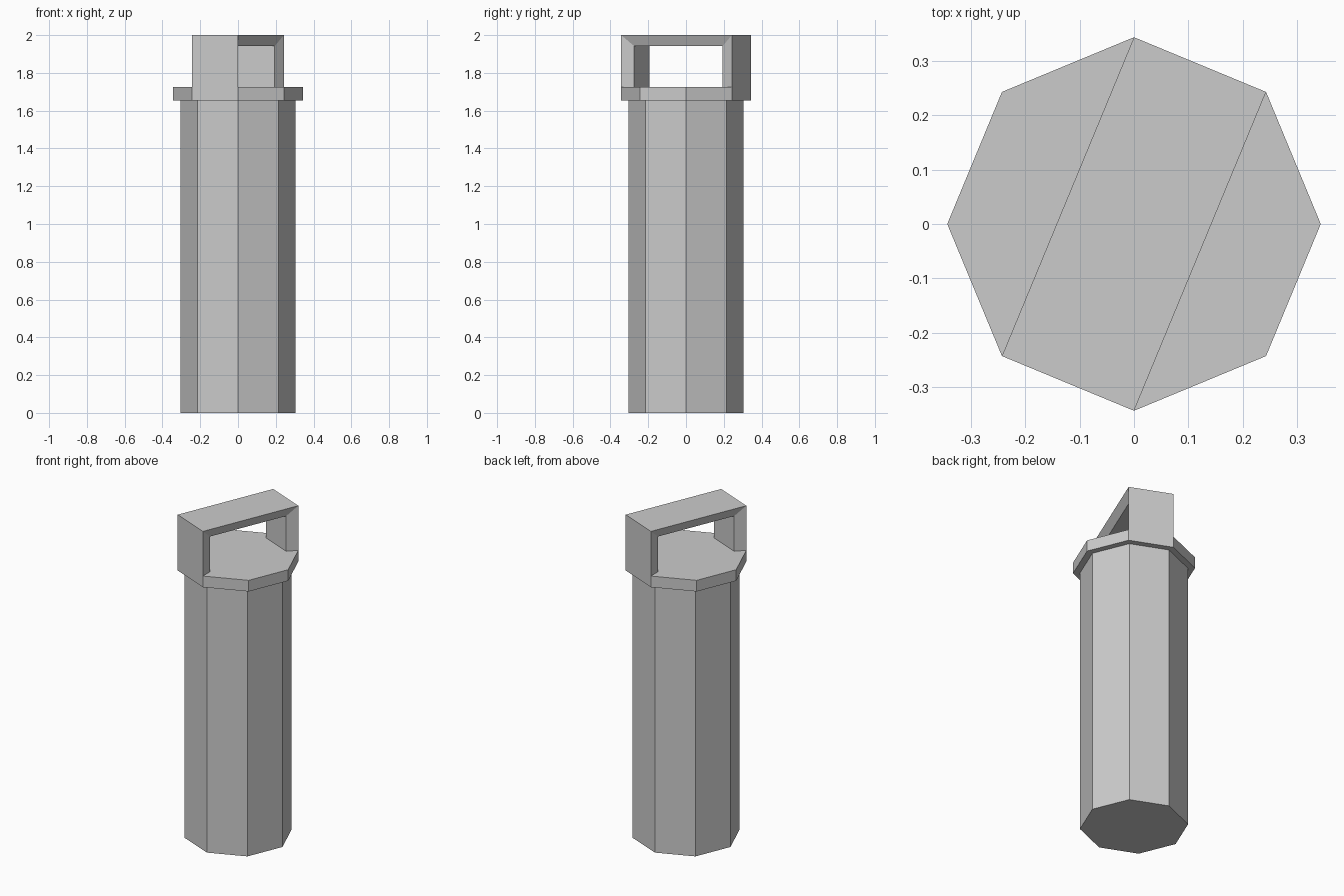
import bpy, bmesh
from math import cos, sin, pi

if "Cube" in bpy.data.objects:
    bpy.data.objects.remove(bpy.data.objects["Cube"])

RIM = 0.343         # collar corner radius
COLLAR_TOP = 1.724
HEIGHT = 2.0


def corner(i, radius, z):
    a = i * pi / 4
    return (radius * cos(a), radius * sin(a), z)


def skin(name, rings):
    """Join successive point rings with flat quads and cap both ends."""
    bm = bmesh.new()
    loops = [[bm.verts.new(p) for p in ring] for ring in rings]
    for lo, hi in zip(loops, loops[1:]):
        n = len(lo)
        for i in range(n):
            j = (i + 1) % n
            bm.faces.new((lo[i], lo[j], hi[j], hi[i]))
    bm.faces.new(loops[0])
    bm.faces.new(loops[-1])
    bmesh.ops.recalc_face_normals(bm, faces=bm.faces[:])
    mesh = bpy.data.meshes.new(name)
    bm.to_mesh(mesh)
    bm.free()
    obj = bpy.data.objects.new(name, mesh)
    bpy.context.collection.objects.link(obj)
    return obj


# Octagonal body with its overhanging collar
profile = [(0.304, 0), (0.304, 1.655), (RIM, 1.655), (RIM, COLLAR_TOP)]
skin("body_with_collar", [[corner(i, r, z) for i in range(8)] for r, z in profile])

# Carrying handle: arch between two opposite octagon sides, inner edges drawn in to 80 %
stations = [  # left corner, right corner, outer z, inner z
    (5, 6, COLLAR_TOP, COLLAR_TOP),
    (5, 6, HEIGHT, 1.942),
    (2, 1, HEIGHT, 1.942),
    (2, 1, COLLAR_TOP, COLLAR_TOP),
]
skin("handle", [[corner(a, RIM, zo), corner(b, RIM, zo),
                 corner(b, RIM * 0.8, zi), corner(a, RIM * 0.8, zi)]
                for a, b, zo, zi in stations])
